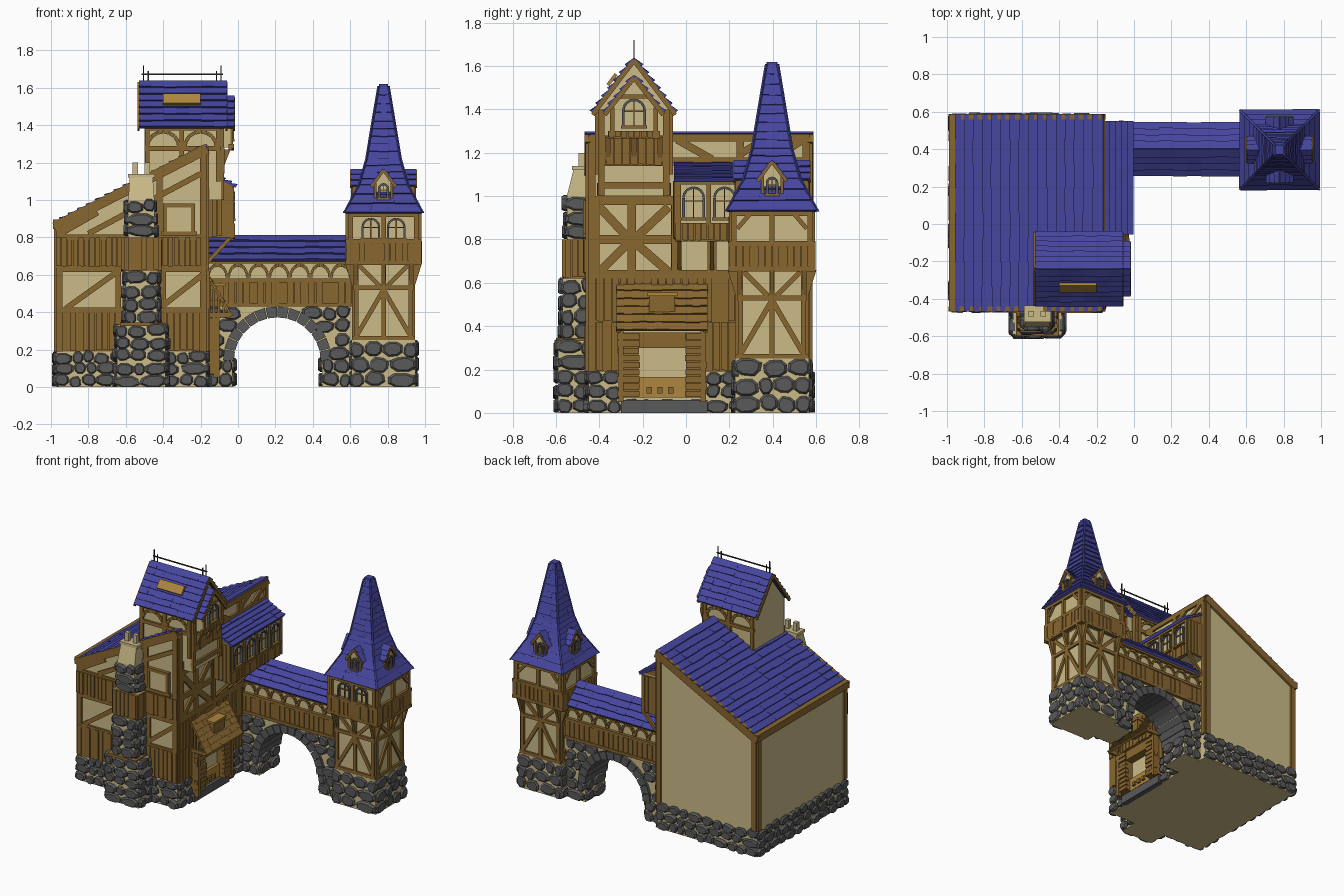
import bpy, bmesh, math, random
from mathutils import Vector as V

if "Cube" in bpy.data.objects:
    bpy.data.objects.remove(bpy.data.objects["Cube"])
random.seed(4)
R = random.uniform
Z = V((0, 0, 1))
COL = {'plaster': (.60, .50, .25), 'wood': (.25, .135, .03), 'stone': (.10, .10, .10),
       'tile': (.06, .06, .34), 'lattice': (.42, .24, .05), 'iron': (.03, .03, .03)}
parts = {}

def loft(name, mat, *rings):
    bm = parts.setdefault(name, (bmesh.new(), mat))[0]
    vs = [[bm.verts.new(p) for p in r] for r in rings]
    n = len(vs[0])
    bm.faces.new(vs[0][::-1])
    bm.faces.new(vs[-1])
    for A, B in zip(vs, vs[1:]):
        for i in range(n):
            bm.faces.new((A[i], A[(i + 1) % n], B[(i + 1) % n], B[i]))

def box(name, mat, x0, x1, y0, y1, z0, z1):
    q = [(x0, y0), (x1, y0), (x1, y1), (x0, y1)]
    loft(name, mat, [(*p, z0) for p in q], [(*p, z1) for p in q])

# A wall frame maps (along, height, outward) to a point
def Face(o, u):
    u = V(u); n = u.cross(Z); o = V(o)
    return lambda a, b, d=0: o + u * a + Z * b + n * d

def four(cx, cy, hx, hy):
    return [Face((cx, cy - hy, 0), (1, 0, 0)), Face((cx + hx, cy, 0), (0, 1, 0)),
            Face((cx, cy + hy, 0), (-1, 0, 0)), Face((cx - hx, cy, 0), (0, -1, 0))]

def panel(F, name, mat, pts, d0, d1):
    loft(name, mat, [F(a, b, d0) for a, b in pts], [F(a, b, d1) for a, b in pts])

def beam(F, name, a0, b0, a1, b1, w=.03, d=.014, d0=-.01, mat='wood'):
    L = math.hypot(a1 - a0, b1 - b0)
    p, q = -(b1 - b0) / L * w / 2, (a1 - a0) / L * w / 2
    panel(F, name, mat, [(a0 - p, b0 - q), (a1 - p, b1 - q), (a1 + p, b1 + q), (a0 + p, b0 + q)], d0, d)

def beams(F, name, *segs, w=.03, d=.014):
    for s in segs:
        beam(F, name, *s, w=w, d=d)

def planks(F, name, a0, b0, a1, b1, s=.035, d=.016):
    panel(F, name, 'wood', [(a0, b0), (a1, b0), (a1, b1), (a0, b1)], -.01, d * .45)
    n = max(1, round((a1 - a0) / s)); w = (a1 - a0) / n
    for i in range(n):
        a = a0 + i * w
        panel(F, name, 'wood', [(a + .002, b0 + R(0, .01)), (a + w - .002, b0 + R(0, .01)),
                                (a + w - .002, b1), (a + .002, b1)], -.005, d * R(.8, 1.2))

def stones(F, name, a0, b0, a1, b1, s=.078, keep=None):
    rows = max(1, round((b1 - b0) / (s * .85))); h = (b1 - b0) / rows
    for r in range(rows):
        a = a0
        while a < a1 - 1e-4:
            w = s * R(.7, 1.5)
            if a1 - a - w < s * .55: w = a1 - a
            ca, cb = a + w / 2, b0 + (r + .5) * h + R(-.008, .008)
            a += w
            if keep and not keep(ca, cb): continue
            sq = []
            for k in range(8):
                t = (k + .5) * math.pi / 4
                f = R(.88, 1.08)
                sq.append((max(-1, min(1, 1.2 * math.cos(t))) * w / 2 * .95 * f,
                           max(-1, min(1, 1.2 * math.sin(t))) * h / 2 * .97 * f))
            top = R(.015, .026)
            loft(name, 'stone', *[[F(ca + x * k, max(.002, cb + y * k), d) for x, y in sq]
                                  for k, d in ((1, -.01), (1, top * .5), (.78, top))])

def arch(F, name, a, b, r0, r1, d, mat, k=8, ry=1, d0=-.01):
    for i in range(k):
        t, u = math.pi * (i + .04) / k, math.pi * (i + .96) / k
        panel(F, name, mat, [(a + r * math.cos(t_), b + r * math.sin(t_) * ry)
                             for r, t_ in ((r0, t), (r1, t), (r1, u), (r0, u))], d0, d)

def window(F, name, a, b, w, h):
    r = w / 2; s = b + h - r
    arch(F, name + '_surround', a, s, r - .012, r, .018, 'stone')
    for m in (-1, 1):
        beam(F, name + '_surround', a + m * (r - .006), b, a + m * (r - .006), s, .012, .018, mat='stone')
    beams(F, name + '_mullions', (a, b, a, b + h - .01), (a - r, b + h * .55, a + r, b + h * .55), w=.006, d=.008)
    beams(F, name + '_mullions', (a - r - .005, b, a + r + .005, b), w=.014, d=.022)

def roof(name, e0, e1, r1, r0, rows, seg=6, t=.016, mat='tile'):
    e0, e1, r1, r0 = map(V, (e0, e1, r1, r0))
    n = (e1 - e0).cross(r0 - e0).normalized()
    if n.z < 0: n = -n
    P = lambda u, v: e0.lerp(e1, u).lerp(r0.lerp(r1, u), v)
    for i in range(rows):
        for j in range(seg):
            v0, v1 = (i + R(-.10, .03) * (i > 0)) / rows, (i + 1) / rows
            q = [(j / seg, v0), ((j + 1) / seg, v0), ((j + 1) / seg, v1), (j / seg, v1)]
            h = t * R(.85, 1.15)
            loft(name, mat, [P(u, v) - n * .006 for u, v in q],
                 [P(u, v) + n * (h if v == v0 else t * .25) for u, v in q])

def gable_roof(F, name, a, half, be, br, d0, d1, rows, seg=6, t=.016, trim=.02):
    for m in (-1, 1):
        roof(name, F(a + m * half, be, d0), F(a + m * half, be, d1), F(a, br, d1), F(a, br, d0), rows, seg, t)
        if trim:
            for d in (d0, d1):
                beam(F, name + '_bargeboards', a + m * half, be - trim / 2, a, br - trim / 2, trim, d + .004, d - .008)

def gable_wall(F, name, a, half, b0, b1, br, d0, d1):
    panel(F, name, 'plaster', [(a - half, b0), (a + half, b0), (a + half, b1), (a, br), (a - half, b1)], d0, d1)

# Main house with single-slope roof
zr = lambda x: .875 + (x + .98) * .515
front, right, back, left = Fm = [Face((0, -.45, 0), (1, 0, 0)), Face((-.17, 0, 0), (0, 1, 0)),
                                 Face((0, .57, 0), (-1, 0, 0)), Face((-.97, 0, 0), (0, -1, 0))]
panel(front, 'house_walls', 'plaster', [(-.97, 0), (-.17, 0), (-.17, zr(-.17)), (-.97, zr(-.97))], 0, -1.02)
roof('house_roof', (-.95, -.465, zr(-.95)), (-.95, .585, zr(-.95)), (-.165, .585, zr(-.165)), (-.165, -.465, zr(-.165)), 16, 8)
box('house_eave_beam', 'wood', -.99, -.94, -.465, .585, .845, .895)
for F, a, b in ((front, -.985, -.16), (right, -.46, -.3), (right, .09, .3), (back, .16, .985), (left, -.585, .465)):
    stones(F, 'house_stone_base', a, 0, b, .19)
for F, a, b in ((front, -.955, -.185), (back, .185, .955)):
    for c in (a, b):
        beam(F, 'house_corner_posts', c, .19, c, zr(-abs(c)), .035)
    s = 1 if F is front else -1
    beam(F, 'house_verge_beams', -.98 * s, zr(-.98) - .02, -.165 * s, zr(-.165) - .02, .055, .018)
for F, a, b in ((left, -.555, .435), (right, -.435, .555)):
    for c in (a, b):
        beam(F, 'house_corner_posts', c, .19, c, .86 if F is left else 1.28, .035)

# House front framing
planks(front, 'front_planks', -.97, .19, -.17, .41)
planks(front, 'front_planks', -.975, .64, -.165, .80, .03, .022)
beams(front, 'front_beams', (-.97, .41, -.17, .41), (-.97, .63, -.17, .63), (-.97, .8, -.17, .8),
      (-.92, .42, -.64, .62), (-.42, .42, -.19, .6), (-.42, .8, -.42, 1.13), (-.64, .4, -.64, .64), (-.4, .4, -.4, .64))
beam(front, 'front_beams', -.97, .83, -.76, .95, .07)
beam(front, 'front_beams', -.8, .82, -.2, 1.14, .03)
beams(front, 'front_window_frame', (-.39, .82, -.39, .97), (-.24, .82, -.24, .97), (-.4, .97, -.23, .97), (-.41, .82, -.22, .82), w=.022, d=.025)
panel(front, 'front_window_pane', 'plaster', [(-.38, .83), (-.25, .83), (-.25, .96), (-.38, .96)], 0, .018)

# House right side framing
for a, b, c, d in ((-.45, .19, -.31, .42), (.09, .19, .3, .42), (-.45, .42, .3, .62), (-.07, .64, -.03, .98),
                   (.1, .64, .14, .8), (-.41, 1.0, -.07, 1.06)):
    planks(right, 'side_planks', a, b, c, d)
beams(right, 'side_beams', (-.45, .64, .57, .64), (-.45, .98, -.05, .98), (-.25, .64, -.25, .98), (-.42, .64, -.42, .98),
      (-.41, .8, -.07, .8), (-.4, .95, -.26, .8), (-.24, .8, -.08, .95), (-.4, .65, -.26, .79), (-.24, .79, -.08, .65), w=.04)
beams(right, 'side_beams', (-.07, 1.27, .57, 1.27), (-.07, 1.16, .57, 1.16), (.25, 1.15, .25, 1.28), (-.04, 1.26, .12, 1.17),
      (.4, 1.17, .54, 1.26), (.26, 1.2, .36, 1.26), w=.035)

# Gabled upper storey
G = Face((0, 0, 0), (0, 1, 0))
gable_wall(G, 'attic_walls', -.24, .165, 1.0, 1.40, 1.61, -.09, -.50)
gable_roof(G, 'attic_roof', -.24, .19, 1.385, 1.635, -.06, -.53, 7, 7)
gable_wall(G, 'attic_bay', -.24, .11, 1.28, 1.40, 1.53, -.04, -.2)
gable_roof(G, 'attic_bay_roof', -.24, .135, 1.385, 1.555, -.02, -.15, 5, 2)
Fb, Fa = Face((-.04, 0, 0), (0, 1, 0)), Face((-.09, 0, 0), (0, 1, 0))
window(Fb, 'attic_window', -.24, 1.32, .11, .13)
planks(Fb, 'attic_bay_planks', -.36, 1.265, -.12, 1.30, .03)
beams(Fb, 'attic_bay_beams', (-.34, 1.28, -.34, 1.41), (-.14, 1.28, -.14, 1.41), (-.32, 1.46, -.16, 1.46), w=.02)
planks(Fa, 'attic_planks', -.405, 1.14, -.075, 1.28)
beams(Fa, 'attic_beams', (-.39, 1.0, -.39, 1.4), (-.09, 1.0, -.09, 1.4), (-.405, 1.05, -.075, 1.05), w=.03)
for y in (-.36, -.24, -.12):
    panel(Face((0, y, 0), (1, 0, 0)), 'attic_brackets', 'wood', [(-.09, 1.14), (-.04, 1.27), (-.09, 1.27)], -.012, .012)
for F, s in ((Face((0, -.405, 0), (1, 0, 0)), 1), (Face((0, -.075, 0), (-1, 0, 0)), -1)):
    beams(F, 'attic_side_beams', (-.5 * s, 1.385, -.09 * s, 1.385), (-.485 * s, 1.1, -.485 * s, 1.39), (-.3 * s, 1.15, -.3 * s, 1.39),
          (-.105 * s, 1.1, -.105 * s, 1.39), (-.5 * s, 1.275, -.09 * s, 1.275), w=.025)
    for c in (-.4, -.2):
        arch(F, 'attic_side_arches', c * s, 1.28, .075, .095, .012, 'wood')
S = lambda x, z: (x, -.43 + (z - 1.385) * .76 - .012, z + .008)
q = [(-.4, 1.5), (-.2, 1.5), (-.2, 1.55), (-.4, 1.55)]
loft('roof_vent', 'lattice', [S(*p) for p in q], [V(S(*p)) + V((0, -.012, .01)) for p in q])
for x in (-.505, -.48, -.115, -.09):
    box('ridge_railing', 'iron', x - .003, x + .003, -.243, -.237, 1.62, 1.72 if x in (-.505, -.09) else 1.69)
box('ridge_railing', 'iron', -.515, -.08, -.243, -.237, 1.667, 1.675)

# Oriel with arched windows over the bridge
box('oriel_walls', 'plaster', -.18, -.035, -.045, .54, .80, 1.08)
roof('oriel_roof', (-.01, -.055, 1.07), (-.01, .55, 1.07), (-.17, .55, 1.155), (-.17, -.055, 1.155), 5, 7)
panel(Face((0, -.045, 0), (1, 0, 0)), 'oriel_gable', 'wood', [(-.17, 1.06), (-.035, 1.06), (-.03, 1.075), (-.17, 1.15)], .01, -.585)
Fo = Face((-.035, 0, 0), (0, 1, 0))
planks(Fo, 'oriel_planks', -.05, .79, .545, .875, .03)
for F, a, b in ((Face((0, -.045, 0), (1, 0, 0)), -.17, -.025), (Face((0, .54, 0), (-1, 0, 0)), .025, .17)):
    planks(F, 'oriel_planks', a, .8, b, 1.07, .03, .012)
beams(Fo, 'oriel_beams', (-.045, 1.065, .54, 1.065), *[(y, .87, y, 1.07) for y in (-.035, .105, .25, .39, .53)], w=.022)
for y in (.035, .178, .32, .46):
    window(Fo, 'oriel_window', y, .895, .105, .15)
for y in (-.03, .12, .24, .54):
    beam(Face((0, y, 0), (1, 0, 0)), 'oriel_braces', -.17, .66, -.04, .80, .02, .01)

# Porch canopy and door
roof('porch_canopy', (-.035, -.32, .38), (-.035, .10, .38), (-.165, .10, .60), (-.165, -.32, .60), 6, 12, .012, 'wood')
for y in (-.31, .09):
    E = Face((0, y, 0), (1, 0, 0))
    for k in range(5):
        x = -.155 + k * .026
        beam(E, 'porch_end_slats', x, .37, x, .565 - k * .042, .014, .008)
    beam(E, 'porch_end_slats', -.17, .385, -.04, .385, .025, .012)
box('porch_dormer', 'wood', -.15, -.075, -.17, -.05, .46, .54)
box('porch_dormer_cap', 'lattice', -.16, -.065, -.18, -.04, .54, .555)
for a in (-.31, 0):
    box('door_jambs', 'wood', -.18, -.12, a, a + .09, .07, .37)
    for k in range(9):
        box('door_jamb_boards', 'wood', -.13, -.108 + R(0, .008), a + R(-.008, .004), a + .09 + R(-.004, .008), .075 + k * .033, .102 + k * .033)
for y in (-.3, .08):
    box('porch_posts', 'wood', -.13, -.1, y - .012, y + .012, .05, .40)
box('door_lintel', 'wood', -.18, -.11, -.22, 0, .30, .37)
box('door_leaf', 'lattice', -.18, -.15, -.22, 0, .07, .165)
for y in (-.17, -.12, -.07):
    box('door_knobs', 'wood', -.155, -.135, y - .012, y + .012, .09, .12)
stones(right, 'door_step', -.3, 0, .1, .06)
box('door_sill', 'stone', -.18, -.14, -.3, .1, 0, .06)

# Stepped chimney
for hw, y0, z0, z1 in ((.13, -.59, 0, .335), (.085, -.57, .335, .62), (.09, -.555, .62, .80), (.07, -.55, .80, 1.0)):
    cx, yc, hy = -.517, (y0 - .44) / 2, (-.44 - y0) / 2
    box('chimney_core', 'plaster', cx - hw, cx + hw, y0, -.44, z0, z1)
    F4 = four(cx, yc, hw, hy)
    for F, h in zip((F4[0], F4[1], F4[3]), (hw, hy, hy)):
        if z0 == .62: planks(F, 'chimney_planks', -h - .005, z0, h + .005, z1, .03)
        else: stones(F, 'chimney_stones', -h - .008, z0, h + .008, z1, .085)
        if z0 == .335: beam(F, 'chimney_band', -h - .03, .335, h + .03, .335, .02, .03)
loft('chimney_cap', 'plaster', *[[(-.517 - w, y0, z), (-.517 + w, y0, z), (-.517 + w, y1, z), (-.517 - w, y1, z)]
                                for w, y0, y1, z in ((.07, -.55, -.44, 1.0), (.062, -.52, -.44, 1.12), (.072, -.525, -.435, 1.12), (.072, -.525, -.435, 1.14))])
for x in (-.55, -.485):
    box('chimney_pots', 'plaster', x - .015, x + .015, -.495, -.465, 1.13, 1.2)

# Stone arch carrying the bridge
cx, rx, sp, ry = .21, .24, .14, .24
Af, Ab = Face((0, .29, 0), (1, 0, 0)), Face((0, .51, 0), (-1, 0, 0))
pts = [(cx + rx * math.cos(math.pi * i / 16), sp + ry * math.sin(math.pi * i / 16)) for i in range(17)]
panel(Af, 'bridge_arch', 'plaster', [(.62, 0), (.62, .42), (-.17, .42), (-.17, 0), (cx - rx, 0)] + pts[::-1] + [(cx + rx, 0)], 0, -.22)
arch(Af, 'arch_voussoirs', cx, sp, rx - .008, rx + .05, .02, 'stone', 14, ry / rx, -.24)
for F, s in ((Af, 1), (Ab, -1)):
    keep = lambda a, b: b < sp or ((a * s - cx) / (rx + .065)) ** 2 + ((b - sp) / (ry + .06)) ** 2 > 1
    for a, b in ((-.17, cx - rx), (cx + rx, .6)):
        stones(F, 'arch_stones', min(a * s, b * s), 0, max(a * s, b * s), .15)
    stones(F, 'arch_stones', min(-.17 * s, .6 * s), .15, max(-.17 * s, .6 * s), .43, .075, keep)
for F in (Face((cx - rx, 0, 0), (0, 1, 0)), Face((cx + rx, .8, 0), (0, -1, 0))):
    stones(F, 'arch_inner_stones', .29, 0, .51, .15)

# Covered bridge
box('bridge_walls', 'plaster', -.17, .62, .295, .505, .42, .68)
gable_wall(G, 'bridge_gable', .4, .10, .66, .68, .79, .6, -.17)
gable_roof(G, 'bridge_roof', .4, .135, .675, .81, .585, -.168, 4, 10, .014, 0)
for F, s in ((Face((0, .295, 0), (1, 0, 0)), 1), (Face((0, .505, 0), (-1, 0, 0)), -1)):
    planks(F, 'bridge_planks', min(-.17 * s, .61 * s), .43, max(-.17 * s, .61 * s), .57, .04)
    beams(F, 'bridge_rails', (-.17 * s, .57, .61 * s, .57), (-.17 * s, .67, .61 * s, .67), (-.17 * s, .44, .61 * s, .44), w=.02, d=.022)
    for i in range(7):
        arch(F, 'bridge_arcade', (-.11 + i * .11) * s, .585, .043, .057, .014, 'wood', 8, 1.35)

# Corner tower
tx, ty = .778, .397
box('tower_base', 'plaster', tx - .17, tx + .17, ty - .17, ty + .17, 0, .25)
box('tower_shaft', 'plaster', tx - .155, tx + .155, ty - .155, ty + .155, .25, .68)
box('tower_top', 'plaster', tx - .185, tx + .185, ty - .18, ty + .18, .66, .94)
for F in four(tx, ty, .165, .165):
    stones(F, 'tower_stones', -.18, 0, .18, .245, .09)
for F in four(tx, ty, .155, .155):
    beams(F, 'tower_beams', (-.165, .26, .165, .26), (-.16, .53, .16, .53), (-.145, .25, -.145, .66), (.145, .25, .145, .66),
          (0, .26, 0, .66), (-.14, .28, 0, .52), (.14, .28, 0, .52), (-.13, .65, -.02, .54), (.13, .65, .02, .54), w=.024)
    for a in (-.15, 0, .15):
        loft('tower_brackets', 'wood', *[[F(a + m, .50, 0), F(a + m, .66, .05), F(a + m, .66, 0)] for m in (-.01, .01)])
for i, F in enumerate(four(tx, ty, .187, .182)):
    planks(F, 'tower_planks', -.2, .66, .2, .78, .033)
    beams(F, 'tower_top_beams', (-.2, .665, .2, .665), (-.2, .78, .2, .78), (-.175, .77, -.175, .93), (.175, .77, .175, .93),
          (-.185, .92, .185, .92), (0, .78, 0, .92), w=.024, d=.016)
    if i == 0:
        for a in (-.068, .068): window(F, 'tower_window', a, .79, .1, .115)
    else:
        beams(F, 'tower_top_beams', (-.16, .85, -.1, .92), (.16, .85, .1, .92), w=.02)

# Flared spire with four dormers
prof = [(.205, .93, 3), (.125, 1.08, 4), (.085, 1.22, 5), (.052, 1.42, 4), (.02, 1.61, 0)]
C = [(-1, -1), (1, -1), (1, 1), (-1, 1)]
P = lambda k, w, z, g=0: V((tx + C[k % 4][0] * (w + g), ty + C[k % 4][1] * (w + g), z))
loft('spire_core', 'plaster', *[[P(k, w - .004, z) for k in range(4)] for w, z, _ in prof])
for (w, z, n), (w2, z2, _) in zip(prof, prof[1:]):
    for k in range(4):
        roof('spire_roof', P(k, w, z), P(k + 1, w, z), P(k + 1, w2, z2), P(k, w2, z2), n, 3, .012)
        loft('spire_hips', 'tile', *[[p + V(o) for o in ((-.007, 0, 0), (0, -.007, 0), (.007, 0, 0), (0, .007, 0))]
                                    for p in (P(k, w, z, .006), P(k, w2, z2, .006))])
box('spire_cap', 'tile', tx - .025, tx + .025, ty - .025, ty + .025, 1.6, 1.62)
for F in four(tx, ty, .155, .155):
    gable_wall(F, 'spire_dormers', 0, .048, .98, 1.09, 1.15, 0, -.13)
    gable_roof(F, 'spire_dormer_roofs', 0, .066, 1.075, 1.165, .02, -.11, 3, 3, .01, .014)
    window(F, 'spire_dormer_window', 0, 1.005, .058, .085)
    beams(F, 'spire_dormer_posts', (-.045, .98, -.045, 1.09), (.045, .98, .045, 1.09), (-.055, .985, .055, .985), w=.014)

# Turn every collected part into an object
mats = {}
for k, c in COL.items():
    mats[k] = bpy.data.materials.new(k)
    mats[k].diffuse_color = (*c, 1)
for name, (bm, mat) in parts.items():
    bmesh.ops.recalc_face_normals(bm, faces=bm.faces)
    me = bpy.data.meshes.new(name)
    bm.to_mesh(me)
    bm.free()
    me.materials.append(mats[mat])
    bpy.context.collection.objects.link(bpy.data.objects.new(name, me))

for m in bpy.data.materials:
    if m.users and not m.is_grease_pencil:
        m.use_nodes = True
        m.node_tree.nodes["Principled BSDF"].inputs["Base Color"].default_value = m.diffuse_color
